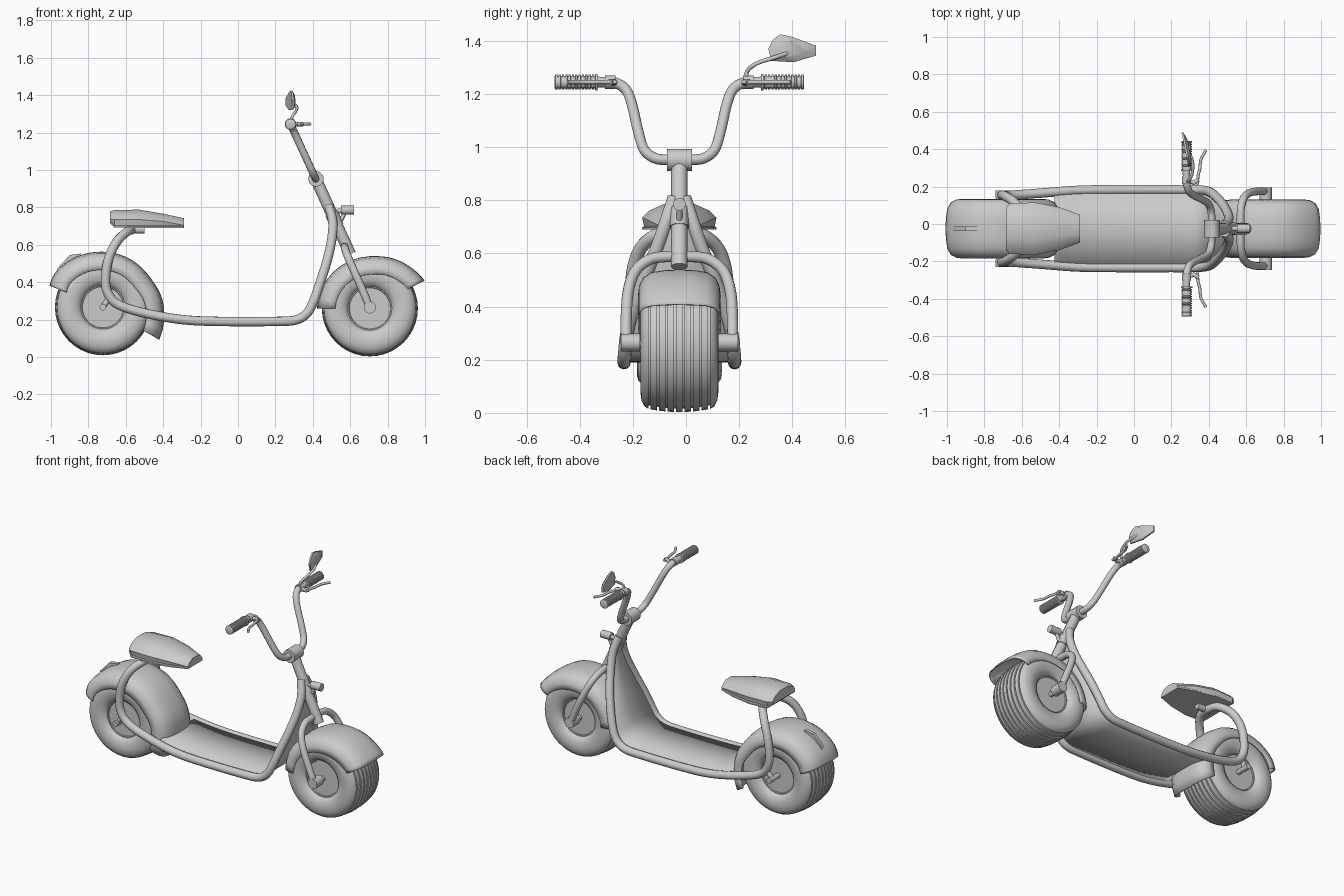
import bpy, bmesh
from math import sin, cos, pi, radians
from mathutils import Vector

if "Cube" in bpy.data.objects:
    bpy.data.objects.remove(bpy.data.objects["Cube"])

MID = -0.025  # y of the scooter's symmetry plane


def finish(ob, angle=35):
    ob.location.y = MID
    bpy.ops.object.select_all(action='DESELECT')
    ob.select_set(True)
    bpy.context.view_layer.objects.active = ob
    if ob.type == 'CURVE':
        bpy.ops.object.convert(target='MESH')
        ob = bpy.context.view_layer.objects.active
    bpy.ops.object.shade_smooth_by_angle(angle=radians(angle))
    return ob


def loft(name, rings, closed=True, caps=True, thick=0, angle=35):
    """Skin a row of equal-length point rings."""
    bm = bmesh.new()
    rows = [[bm.verts.new(p) for p in r] for r in rings]
    n = len(rows[0])
    for a, b in zip(rows, rows[1:]):
        for i in range(n if closed else n - 1):
            j = (i + 1) % n
            bm.faces.new((a[i], a[j], b[j], b[i]))
    if caps:
        bm.faces.new(rows[0])
        bm.faces.new(rows[-1])
    bmesh.ops.recalc_face_normals(bm, faces=bm.faces)
    me = bpy.data.meshes.new(name)
    bm.to_mesh(me)
    bm.free()
    ob = bpy.data.objects.new(name, me)
    bpy.context.collection.objects.link(ob)
    if thick:
        m = ob.modifiers.new('thickness', 'SOLIDIFY')
        m.thickness = thick
        m.offset = 0
    return finish(ob, angle)


def lathe(name, profile, x, z, seg=40):
    """Spin (y, radius) points about a y-parallel axis."""
    rings = [[(x + r * cos(2 * pi * i / seg), y, z + r * sin(2 * pi * i / seg))
              for i in range(seg)] for y, r in profile]
    return loft(name, rings)


def smooth_path(pts, steps=5):
    """Catmull-Rom resampling."""
    p = [Vector(q) for q in pts]
    p = [2 * p[0] - p[1]] + p + [2 * p[-1] - p[-2]]
    out = []
    for a, b, c, d in zip(p, p[1:], p[2:], p[3:]):
        for k in range(steps):
            t = k / steps
            out.append(0.5 * (2 * b + (c - a) * t + (2 * a - 5 * b + 4 * c - d) * t * t
                              + (3 * b - a - 3 * c + d) * t ** 3))
    return out + [p[-2]]


def tube(name, pts, r):
    cu = bpy.data.curves.new(name, 'CURVE')
    cu.dimensions = '3D'
    cu.bevel_depth = r
    cu.bevel_resolution = 4
    cu.use_fill_caps = True
    sp = cu.splines.new('POLY')
    sp.points.add(len(pts) - 1)
    for q, v in zip(sp.points, pts):
        q.co = (*v, 1)
    ob = bpy.data.objects.new(name, cu)
    bpy.context.collection.objects.link(ob)
    return finish(ob)


def flip(pts):
    return [(x, -y, z) for x, y, z in pts]


def both(pts):
    """Complete a path ending at the centre line with its mirror image."""
    return pts + flip(pts[:-1])[::-1]


# Wheels: grooved tyre, dished rim, bolts
def wheel(name, x, z):
    half = [(0.11, 0.115), (0.125, 0.122), (0.14, 0.145), (0.147, 0.18), (0.143, 0.212), (0.131, 0.236)]
    tread = []
    for i in range(8):
        y = 0.112 - i * 0.032
        for dy, d in ((0.004, 0), (0.0035, 0.014), (-0.0035, 0.014), (-0.004, 0)):
            tread.append((y + dy, 0.257 - 0.9 * (y + dy) ** 2 - d))
    lathe(name + '_tyre', half + tread + [(-y, r) for y, r in half[::-1]], x, z)
    rim = [(0.105, 0.02), (0.105, 0.035), (0.085, 0.04), (0.08, 0.062), (0.09, 0.066), (0.09, 0.094),
           (0.08, 0.1), (0.106, 0.108), (0.116, 0.112), (0.116, 0.121), (0.1, 0.124)]
    lathe(name + '_rim', rim + [(-y, r) for y, r in rim[::-1]], x, z)
    for i in range(10):
        a = 2 * pi * i / 10
        bx, bz = x + 0.08 * cos(a), z + 0.08 * sin(a)
        tube(name + '_bolt', [(bx, -0.096, bz), (bx, 0.096, bz)], 0.007)


FX, FZ, RX, RZ = 0.705, 0.26, -0.722, 0.266
wheel('front_wheel', FX, FZ)
wheel('rear_wheel', RX, RZ)


# Fenders: domed section swept round the wheel, radius keyed by angle
def fender(name, x, z, keys, half):
    sec = [(1, -0.095), (0.97, -0.06), (0.88, -0.03), (0.68, -0.01), (0.35, -0.002)]
    sec = [(y * half, d) for y, d in sec]
    sec = sec + [(0, 0)] + [(-y, d) for y, d in sec[::-1]]
    rings = []
    for a, r in smooth_path([(a, r, 0) for a, r in keys], 4) and \
            [(v.x, v.y) for v in smooth_path([(a, r, 0) for a, r in keys], 4)]:
        c, s = cos(radians(a)), sin(radians(a))
        rings.append([(x + (r + d) * c, y, z + (r + d) * s) for y, d in sec])
    loft(name, rings, False, False, 0.006, 50)


fender('front_fender', FX, FZ, [(27, .325), (45, .307), (63, .293), (90, .276), (135, .273), (180, .28)], 0.153)
fender('rear_fender', RX, RZ, [(-30, .345), (7, .318), (31, .296), (60, .293), (90, .294), (120, .303),
                               (145, .312), (158, .305)], 0.157)
fin = [(-0.975, 0.43), (-0.965, 0.475), (-0.9, 0.545), (-0.84, 0.553), (-0.85, 0.53)]
loft('rear_fender_fin', [[(x, y, z) for x, z in fin] for y in (-0.012, 0.012)])

# Frame: two side rails joined under the seat
rail = smooth_path([(.485, .02, .81), (.507, .05, .72), (.5, .085, .62), (.475, .13, .51), (.44, .17, .4),
                    (.405, .197, .3), (.37, .205, .235), (.31, .208, .198), (.2, .208, .19),
                    (-.1, .208, .19), (-.3, .205, .2), (-.5, .19, .235), (-.64, .18, .28),
                    (-.695, .18, .34), (-.708, .18, .42), (-.69, .175, .53), (-.645, .145, .62),
                    (-.59, .08, .672), (-.57, 0, .68)])
tube('frame_rails', both([tuple(v) for v in rail]), 0.025)

# Deck and leg shield follow the rails
floor = [v for v in rail if v.z < 0.76 and v.x > -0.46]
loft('deck', [[(v.x, -v.y, v.z + .008), (v.x, 0, v.z + .008), (v.x, v.y, v.z + .008)] for v in floor],
     False, False, 0.014, 40)

# Seat: faceted wedge and support plate
rings = []
for x, w, zb, zm, zt in [(-.685, .115, .715, .745, .778), (-.66, .135, .692, .745, .785),
                         (-.53, .14, .69, .745, .788), (-.4, .115, .69, .735, .766),
                         (-.29, .075, .69, .715, .742)]:
    s = [(w, zb), (w, zb + .008), (.95 * w, zb + .012), (w, zm - .01), (.8 * w, zm + .4 * (zt - zm)), (.38 * w, zt)]
    rings.append([(x, y, z) for y, z in s] + [(x, -y, z) for y, z in s[::-1]])
loft('seat', rings, angle=25)
tube('seat_support', [(-.6, 0, .68), (-.5, 0, .68)], 0.02)

# Steering column, clamp and lamp
tube('steering_column', [(.417, 0, .95), (.6, 0, .55)], 0.031)
tube('column_collar', [(.5, 0, .77), (.53, 0, .70)], 0.036)
tube('handlebar_clamp', [(.417, -.047, .952), (.417, .047, .952)], 0.042)
tube('headlamp', [(.55, 0, .785), (.62, 0, .785)], 0.024)
tube('headlamp_bracket', [(.51, 0, .765), (.535, 0, .78), (.57, 0, .785)], 0.013)
tube('lamp_mount', [(.545, 0, .72), (.57, 0, .77)], 0.011)

# Fork: arched tube with axle bosses
tube('front_fork', both([tuple(v) for v in smooth_path(
    [(.705, .2, .262), (.665, .2, .36), (.62, .192, .46), (.588, .165, .535), (.572, .11, .578),
     (.57, .05, .588), (.57, 0, .588)])]), 0.021)
for s in (1, -1):
    tube('front_axle_boss', [(FX, s * .148, FZ + .005), (FX, s * .22, FZ + .005)], 0.033)
    tube('rear_axle_nut', [(RX, s * .165, RZ), (RX, s * .205, RZ)], 0.018)
    tube('rear_dropout', [(RX, s * .172, RZ), (RX + .04, s * .178, RZ + .06)], 0.016)
for n, x, z in (('front', FX, FZ), ('rear', RX, RZ)):
    tube(n + '_axle', [(x, -.19, z), (x, .19, z)], 0.016)

# Handlebar
bar = [(1.245, .45), (1.245, .28), (1.24, .235), (1.215, .2), (1.16, .178), (1.06, .155), (.99, .132),
       (.958, .09), (.953, .04), (.953, 0)]
tube('handlebar', both([tuple(v) for v in smooth_path(
    [(.415 - (z - .953) * .46, y, z) for z, y in bar])]), 0.02)

# Ribbed grips, brake levers and perches
HX, HZ = 0.281, 1.245
for s in (1, -1):
    prof = [(.308, .018), (.308, .031), (.316, .031)]
    for i in range(12):
        y = .317 + i * .0125
        prof += [(y, .024), (y + .004, .024), (y + .005, .028), (y + .012, .028)]
    prof += [(.47, .022)]
    lathe('grip', [(s * y, r) for y, r in prof], HX, HZ, 24)
    tube('lever_clamp', [(HX, s * .24, HZ), (HX, s * .28, HZ)], 0.025)
    perch = [(HX, s * .26, HZ), (.32, s * .245, HZ), (.345, s * .262, HZ)]
    tube('lever_perch', perch, 0.012)
    lever = [(.34, s * .235, HZ), (.342, s * .28, HZ), (.352, s * .32, HZ), (.358, s * .37, HZ), (.385, s * .42, HZ)]
    tube('brake_lever', smooth_path(lever), 0.008)

# Mirror on the left side
tube('mirror_arm', smooth_path([(.285, .255, 1.25), (.29, .255, 1.285), (.31, .29, 1.315),
                                (.315, .35, 1.335), (.3, .395, 1.35), (.28, .42, 1.36)]), 0.008)
shape = [(.335, 1.37), (.352, 1.405), (.38, 1.425), (.425, 1.415), (.515, 1.382), (.515, 1.345),
         (.43, 1.32), (.345, 1.325)]
head = []
for dx, k in ((0, .93), (0, 1), (.01, 1), (.024, .6)):
    head.append([(.285 - .2 * k * (y - .42) + dx - .012, .42 + k * (y - .42), 1.37 + k * (z - 1.37))
                 for y, z in shape])
loft('mirror_head', head)
